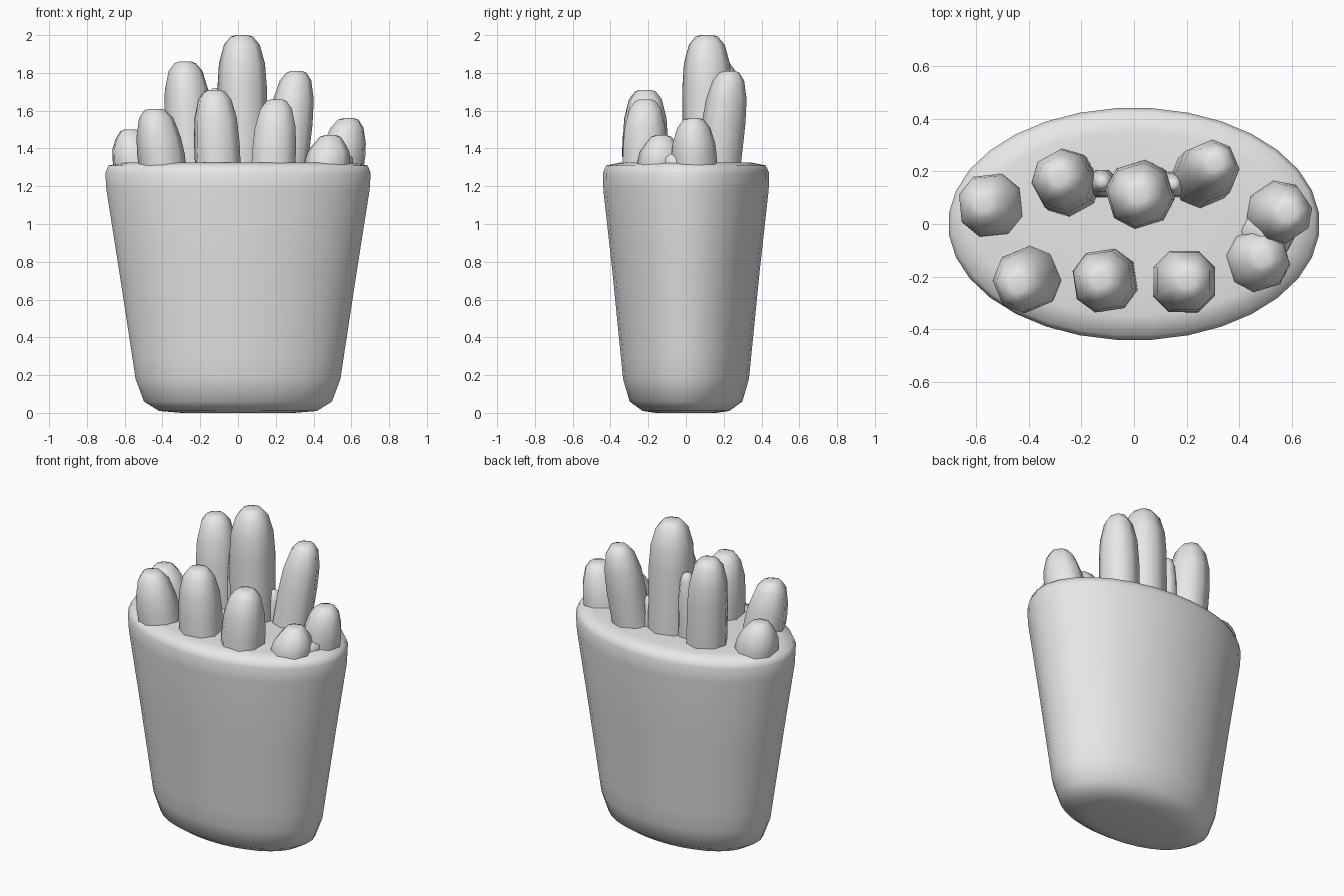
import bpy, bmesh, math
from mathutils import Vector

cube = bpy.data.objects.get("Cube")
if cube:
    bpy.data.objects.remove(cube, do_unlink=True)

# Single plain grey
grey = bpy.data.materials.new("light grey")
grey.use_nodes = True
grey.diffuse_color = (0.8, 0.8, 0.8, 1)
grey.node_tree.nodes["Principled BSDF"].inputs["Base Color"].default_value = (0.8, 0.8, 0.8, 1)


def ring(bm, centre, rx, ry, sides, turn=0.0, power=1.0):
    """Ring of vertices; power below 1 makes the ellipse squarer."""
    verts = []
    for i in range(sides):
        a = math.tau * (i + 0.5) / sides
        c, s = math.cos(a), math.sin(a)
        x = math.copysign(abs(c) ** power, c) * rx
        y = math.copysign(abs(s) ** power, s) * ry
        verts.append(bm.verts.new((centre[0] + x * math.cos(turn) - y * math.sin(turn),
                                   centre[1] + x * math.sin(turn) + y * math.cos(turn),
                                   centre[2])))
    return verts


def loft(name, bm, rings, angle):
    """Skin the rings, cap both ends and shade the result."""
    for low, high in zip(rings, rings[1:]):
        n = len(low)
        for i in range(n):
            j = (i + 1) % n
            bm.faces.new((low[i], low[j], high[j], high[i]))
    bm.faces.new(rings[0][::-1])
    bm.faces.new(rings[-1])
    mesh = bpy.data.meshes.new(name)
    bm.to_mesh(mesh)
    bm.free()
    mesh.materials.append(grey)
    obj = bpy.data.objects.new(name, mesh)
    bpy.context.collection.objects.link(obj)
    bpy.ops.object.select_all(action='DESELECT')
    obj.select_set(True)
    bpy.context.view_layer.objects.active = obj
    bpy.ops.object.shade_smooth_by_angle(angle=math.radians(angle))
    return obj


# Tapered oval carton with rounded rims: height, half width, half depth
carton_profile = [(0, .3, .16), (.01, .42, .23), (.06, .5, .3), (.18, .545, .335),
                  (.3, .563, .347), (.75, .632, .392), (1.18, .7, .44),
                  (1.27, .706, .442), (1.31, .69, .425), (1.325, .6, .35), (1.325, .3, .17)]
bm = bmesh.new()
loft("carton", bm, [ring(bm, (0, 0, z), rx, ry, 32) for z, rx, ry in carton_profile], 60)


# Blunt leaning stick with a faceted, tapering tip
def fry(name, base, tip, radius, turn):
    foot, top = Vector((*base, 1.27)), Vector(tip)
    height = top.z - foot.z
    drops = [(height, 1), (min(.28, height * .7), 1), (min(.15, height * .45), .93),
             (.05, .72), (.008, .45), (0, .25)]
    bm = bmesh.new()
    rings = []
    for drop, scale in drops:
        centre = top.lerp(foot, drop / height)
        rings.append(ring(bm, centre, radius * scale, radius * scale, 8, turn, .85))
    loft(name, bm, rings, 50)


fries = [
    ("back_centre", (.025, .115), (.02, .11, 2.0), .128, .3),
    ("back_right", (-.25, .15), (-.28, .175, 1.86), .12, .5),
    ("back_left", (.25, .17), (.31, .23, 1.81), .112, .4),
    ("far_right", (-.535, .07), (-.57, .075, 1.5), .122, .1),
    ("front_right", (-.395, -.205), (-.44, -.23, 1.61), .122, .4),
    ("front_centre_right", (-.105, -.215), (-.125, -.215, 1.71), .122, .15),
    ("front_centre_left", (.185, -.22), (.205, -.215, 1.66), .124, 0),
    ("far_left", (.54, .045), (.585, .04, 1.56), .118, .6),
    ("front_left", (.465, -.14), (.49, -.13, 1.47), .118, .3),
]
for label, base, tip, radius, turn in fries:
    fry(label + "_fry", base, tip, radius, turn)

# Small webs where neighbouring sticks melt together
fry("right_web", (-.12, .15), (-.12, .16, 1.72), .055, 0)
fry("left_web", (.15, .15), (.15, .15, 1.5), .05, 0)
fry("side_web", (.5, -.04), (.52, -.04, 1.42), .1, .3)
